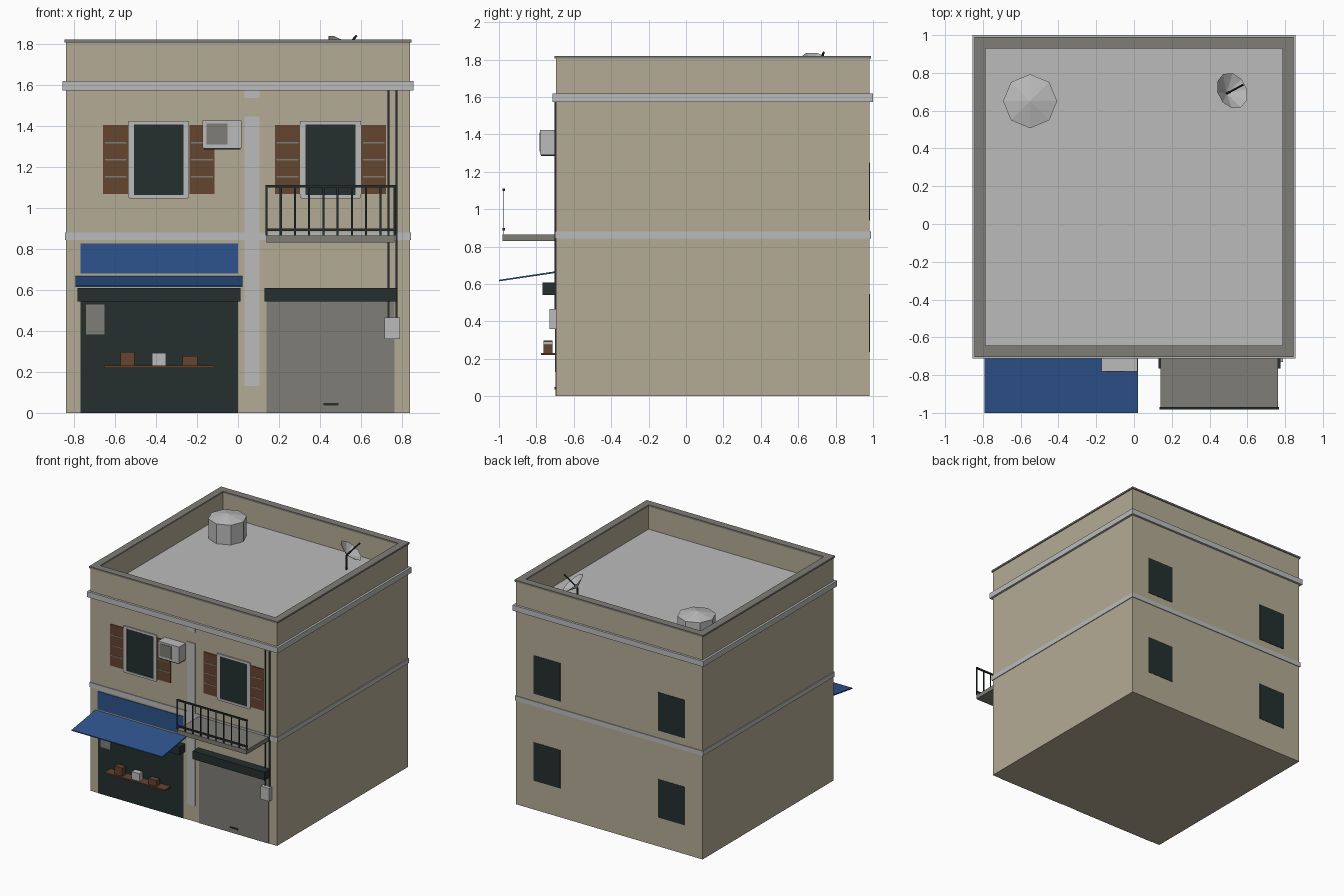
import bpy, bmesh, math
from mathutils import Vector, Matrix

if "Cube" in bpy.data.objects:
    bpy.data.objects.remove(bpy.data.objects["Cube"])


def material(name, rgb):
    m = bpy.data.materials.new(name)
    m.diffuse_color = (*rgb, 1)
    m.use_nodes = True
    m.node_tree.nodes["Principled BSDF"].inputs["Base Color"].default_value = m.diffuse_color
    return m


WALL = material("beige_plaster", (0.46, 0.41, 0.30))
LIGHT = material("light_grey", (0.50, 0.50, 0.50))
GREY = material("mid_grey", (0.21, 0.205, 0.18))
DARK = material("dark_green_black", (0.018, 0.028, 0.028))
BLUE = material("awning_blue", (0.028, 0.088, 0.27))
BROWN = material("wood_brown", (0.13, 0.058, 0.028))

X, Y0, Y1 = 0.837, -0.695, 0.982      # wall footprint
F = Y0                                # front wall plane


def finish(name, bm, *mats):
    bmesh.ops.recalc_face_normals(bm, faces=bm.faces)
    me = bpy.data.meshes.new(name)
    bm.to_mesh(me)
    bm.free()
    for m in mats:
        me.materials.append(m)
    ob = bpy.data.objects.new(name, me)
    bpy.context.collection.objects.link(ob)
    return ob


def box(name, x0, x1, y0, y1, z0, z1, mat):
    bm = bmesh.new()
    size = Matrix.Diagonal((x1 - x0, y1 - y0, z1 - z0, 1))
    mid = Matrix.Translation(((x0 + x1) / 2, (y0 + y1) / 2, (z0 + z1) / 2))
    bmesh.ops.create_cube(bm, size=1, matrix=mid @ size)
    return finish(name, bm, mat)


def plate(name, x0, x1, z0, z1, mat, t=0.004, y=F):
    """Thin panel standing proud of the front wall."""
    return box(name, x0, x1, y - t, y, z0, z1, mat)


def rect_loft(name, profile, closed, *mats):
    """Sweep (inset, z) points round the footprint; open profiles get end caps."""
    bm = bmesh.new()
    loops = [[bm.verts.new(p) for p in ((-X + i, Y0 + i, z), (X - i, Y0 + i, z),
                                        (X - i, Y1 - i, z), (-X + i, Y1 - i, z))]
             for i, z in profile]
    pairs = list(zip(loops, loops[1:]))
    if closed:
        pairs.append((loops[-1], loops[0]))
    for a, b in pairs:
        for k in range(4):
            n = (k + 1) % 4
            bm.faces.new((a[k], a[n], b[n], b[k]))
    if not closed:
        bm.faces.new(loops[0][::-1])
        bm.faces.new(loops[-1]).material_index = 1
    return finish(name, bm, *mats)


def band(name, out, inn, z0, z1, mat):
    rect_loft(name, [(-out, z0), (-out, z1), (inn, z1), (inn, z0)], True, mat)


def rod(name, a, b, r, mat, sides=6):
    a, b = Vector(a), Vector(b)
    bm = bmesh.new()
    rot = (b - a).to_track_quat('Z', 'Y').to_matrix().to_4x4()
    bmesh.ops.create_cone(bm, cap_ends=True, segments=sides, radius1=r, radius2=r,
                          depth=(b - a).length,
                          matrix=Matrix.Translation((a + b) / 2) @ rot)
    return finish(name, bm, mat)


# Walls with parapet and sunken roof, then the bands around them
rect_loft("walls_and_roof", [(0, 0), (0, 1.807), (0.048, 1.807), (0.048, 1.62)],
          False, WALL, LIGHT)
band("coping", 0.008, 0.052, 1.806, 1.82, GREY)
band("cornice", 0.018, 0.01, 1.572, 1.617, LIGHT)
band("string_course", 0.006, 0.01, 0.842, 0.88, LIGHT)

# Flat vertical strip on the front
plate("pilaster", 0.032, 0.105, 0.13, 1.445, LIGHT, 0.006)
plate("pilaster_top", 0.032, 0.105, 1.535, 1.575, LIGHT, 0.006)

# Front windows with frames, sills and slatted shutters
for side, cx in (("left", -0.386), ("right", 0.451)):
    plate(f"{side}_window_glass", cx - 0.122, cx + 0.122, 1.06, 1.405, DARK, 0.004)
    for s in (-1, 1):
        a, b = sorted((cx + s * 0.121, cx + s * 0.148))
        plate(f"{side}_window_jamb", a, b, 1.05, 1.42, LIGHT, 0.009)
        a, b = sorted((cx + s * 0.149, cx + s * 0.271))
        plate(f"{side}_shutter", a, b, 1.066, 1.402, BROWN, 0.006)
        for z in (1.151, 1.234, 1.317):
            plate(f"{side}_shutter_slat", a + 0.008, b - 0.008, z - 0.004, z + 0.004,
                  GREY, 0.008)
    plate(f"{side}_window_head", cx - 0.148, cx + 0.148, 1.405, 1.422, LIGHT, 0.009)
    plate(f"{side}_window_sill", cx - 0.143, cx + 0.143, 1.045, 1.063, LIGHT, 0.009)

# Rear windows, two on each floor
for z0, z1 in ((0.235, 0.545), (0.94, 1.25)):
    for s in (-1, 1):
        box("rear_window", s * 0.56 - 0.12, s * 0.56 + 0.12, Y1, Y1 + 0.003, z0, z1, DARK)

# Air conditioner
box("air_conditioner", -0.172, 0.018, -0.78, F, 1.292, 1.424, LIGHT)
box("air_conditioner_base", -0.165, 0.012, -0.776, F, 1.284, 1.292, DARK)
plate("air_conditioner_grille", -0.154, -0.051, 1.308, 1.41, GREY, 0.003, -0.78)

# Balcony with a front railing
box("balcony_slab", 0.139, 0.763, -0.98, F, 0.83, 0.865, GREY)
for z in (0.893, 1.104):
    box("balcony_rail", 0.135, 0.767, -0.981, -0.969, z - 0.006, z + 0.006, DARK)
for i in range(10):
    x = 0.139 + i * 0.0693
    box("baluster", x - 0.005, x + 0.005, -0.977, -0.973, 0.865, 1.104, DARK)

# Shop front: opening, blue fascia, awning, roller box, notice
plate("shop_opening", -0.768, 0.0, 0.0, 0.545, DARK, 0.003)
plate("shop_fascia", -0.768, 0.0, 0.68, 0.826, BLUE, 0.006)
box("shop_roller_box", -0.783, 0.012, -0.766, F, 0.542, 0.608, DARK)
plate("shop_notice", -0.74, -0.651, 0.383, 0.527, GREY, 0.007)
bm = bmesh.new()
rings = [[bm.verts.new((x, y, z)) for y, z in
          ((F, 0.668), (-1.0, 0.622), (-1.0, 0.614), (F, 0.659))] for x in (-0.792, 0.021)]
for k in range(4):
    n = (k + 1) % 4
    bm.faces.new((rings[0][k], rings[0][n], rings[1][n], rings[1][k]))
for r in rings:
    bm.faces.new(r)
finish("awning", bm, BLUE)

# Display shelf and goods
box("display_shelf", -0.654, -0.115, -0.775, F, 0.219, 0.23, BROWN)
for x0, x1, top, mat in ((-0.572, -0.505, 0.297, BROWN), (-0.42, -0.352, 0.292, LIGHT),
                         (-0.27, -0.198, 0.277, BROWN)):
    box("shelf_goods", x0, x1, -0.762, -0.715, 0.23, top, mat)

# Garage shutter with roller box and handle
plate("garage_shutter", 0.139, 0.763, 0.0, 0.545, GREY, 0.003)
box("garage_roller_box", 0.13, 0.775, -0.766, F, 0.542, 0.608, DARK)
plate("garage_handle", 0.417, 0.49, 0.036, 0.048, DARK, 0.008)

# Cables running down to the meter box
for x in (0.734, 0.773):
    plate("wall_cable", x - 0.005, x + 0.005, 0.45, 1.572, DARK, 0.008)
box("meter_box", 0.715, 0.79, -0.73, F, 0.36, 0.466, LIGHT)

# Roof water tank with a shallow conical lid
bm = bmesh.new()
spot = Matrix.Translation((-0.55, 0.65, 0))
bmesh.ops.create_cone(bm, cap_ends=True, segments=8, radius1=0.143, radius2=0.143,
                      depth=0.16, matrix=spot @ Matrix.Translation((0, 0, 1.70)))
lid = max(bm.faces, key=lambda f: f.calc_center_median().z)
apex = bmesh.ops.poke(bm, faces=[lid])["verts"][0]
apex.co.z = 1.812
finish("water_tank", bm, LIGHT)

# Satellite dish: tilted shallow cone on a pole, with a feed arm
foot = Vector((0.49, 0.69, 1.735))
tip = Vector((0.577, 0.737, 1.838))
rot = Matrix.Rotation(math.radians(28), 4, 'Z') @ Matrix.Rotation(math.radians(40), 4, 'Y')
bm = bmesh.new()
bmesh.ops.create_circle(bm, cap_ends=True, segments=10, radius=0.1,
                        matrix=Matrix.Translation((0, 0, 0.052)))
centre = bmesh.ops.poke(bm, faces=bm.faces[:])["verts"][0]
centre.co.z = 0
bm.transform(Matrix.Translation(foot) @ rot)
finish("dish", bm, LIGHT)
rod("dish_arm", foot, tip, 0.006, DARK)
rod("dish_pole", (0.49, 0.69, 1.62), foot, 0.009, DARK)
